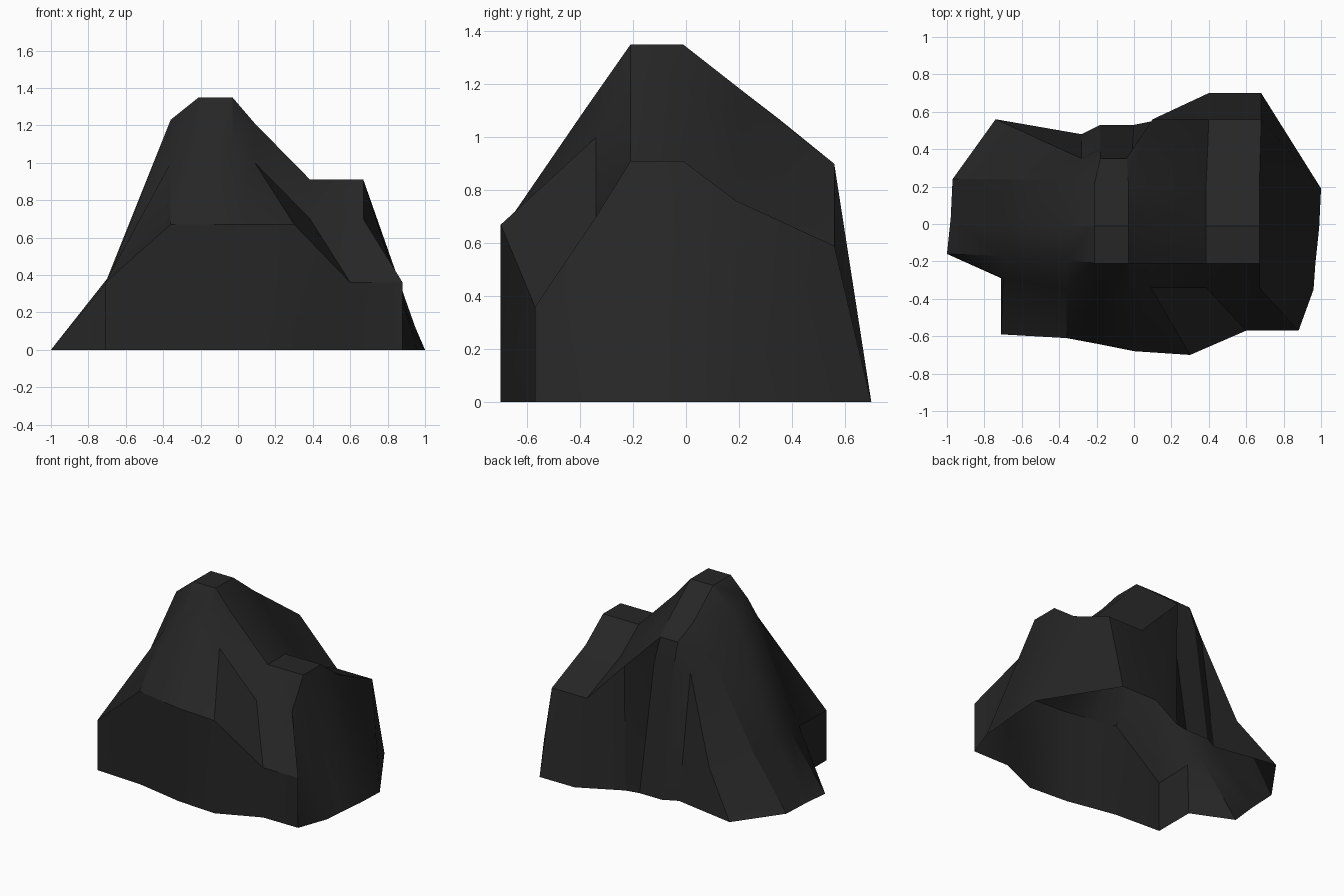
import bpy
import bmesh
import math

cube = bpy.data.objects.get("Cube")
if cube:
    bpy.data.objects.remove(cube, do_unlink=True)


def make_material(name, colour):
    mat = bpy.data.materials.new(name)
    mat.use_nodes = True
    rgba = (*colour, 1.0)
    mat.diffuse_color = rgba
    shader = mat.node_tree.nodes["Principled BSDF"]
    shader.inputs["Base Color"].default_value = rgba
    shader.inputs["Roughness"].default_value = 0.9
    return mat


def row(xs, ys, zs):
    """One cross-section from left to right; a single depth may be shared."""
    if not isinstance(ys, (list, tuple)):
        ys = [ys] * len(xs)
    return list(zip(xs, ys, zs))


# Cross-sections of the upper surface, from the front to the back
columns = (-.70, -.36, -.21, -.03, .09, .385, .67)
summit = (.38, 1.23, 1.35, 1.35, 1.21, .91, .91)

front_wall = row((-.71, -.36, -.20, 0, .30, .60, .88),
                 (-.59, -.61, -.64, -.68, -.70, -.57, -.57),
                 (.36, .67, .67, .67, .67, .36, .36))
front_slope = row(columns, (-.29, -.34, -.385, -.385, -.34, -.34, -.34),
                  (.36, 1.0, 1.10, 1.10, 1.0, .70, .70))
front_crest = row(columns, (-.17, -.19, -.21, -.21, -.21, -.21, -.21), summit)
back_crest = row(columns, -.01, summit)
back_slope = row(columns, (.24, .23, .22, .22, .20, .19, .19),
                 (.38, .98, 1.17, 1.17, 1.07, .76, .76))
back_edge = row((-.50, -.28, -.18, -.04, .10, .40, .68),
                (.45, .35, .35, .35, .56, .56, .56),
                (.29, .88, 1.07, 1.07, .90, .59, .59))

# Small overhanging step under the back edge of the peak
back_lip = list(back_edge)
back_lip[2] = (-.18, .40, .90)
back_lip[3] = (-.01, .38, .88)

rows = [front_wall, front_slope, front_crest, back_crest,
        back_slope, back_edge, back_lip]

# Ground outline, running counter-clockwise from the front
front_foot = [(x, y) for x, y, z in front_wall]
right_foot = [(.96, -.35), (.97, -.21), (.99, -.02), (1.0, .19)]
back_foot = [(.68, .70), (.40, .70), (.10, .55), (0, .53),
             (-.18, .53), (-.28, .48), (-.74, .56)]
left_foot = [(-.97, .24), (-.98, .03), (-1.0, -.16), (-.71, -.29)]
outline = front_foot + right_foot + back_foot + left_foot

bm = bmesh.new()

# Upper surface
grid = [[bm.verts.new(p) for p in section] for section in rows]
for near, far in zip(grid, grid[1:]):
    for i in range(len(columns) - 1):
        bm.faces.new((near[i], near[i + 1], far[i + 1], far[i]))

# Sides, joining the rim of the upper surface to the ground, open below
sides = grid[1:5]
rim = (grid[0] + [r[-1] for r in sides] + grid[-1][::-1]
       + [r[0] for r in reversed(sides)])
foot = [bm.verts.new((x, y, 0)) for x, y in outline]
count = len(rim)
for i in range(count):
    j = (i + 1) % count
    bm.faces.new((foot[i], foot[j], rim[j], rim[i]))

bmesh.ops.remove_doubles(bm, verts=bm.verts[:], dist=0.001)

mesh = bpy.data.meshes.new("rock")
bm.to_mesh(mesh)
bm.free()
mesh.materials.append(make_material("dark stone", (.019, .019, .019)))

rock = bpy.data.objects.new("rock", mesh)
bpy.context.collection.objects.link(rock)
bpy.ops.object.select_all(action="DESELECT")
rock.select_set(True)
bpy.context.view_layer.objects.active = rock
bpy.ops.object.shade_smooth_by_angle(angle=math.radians(30))
